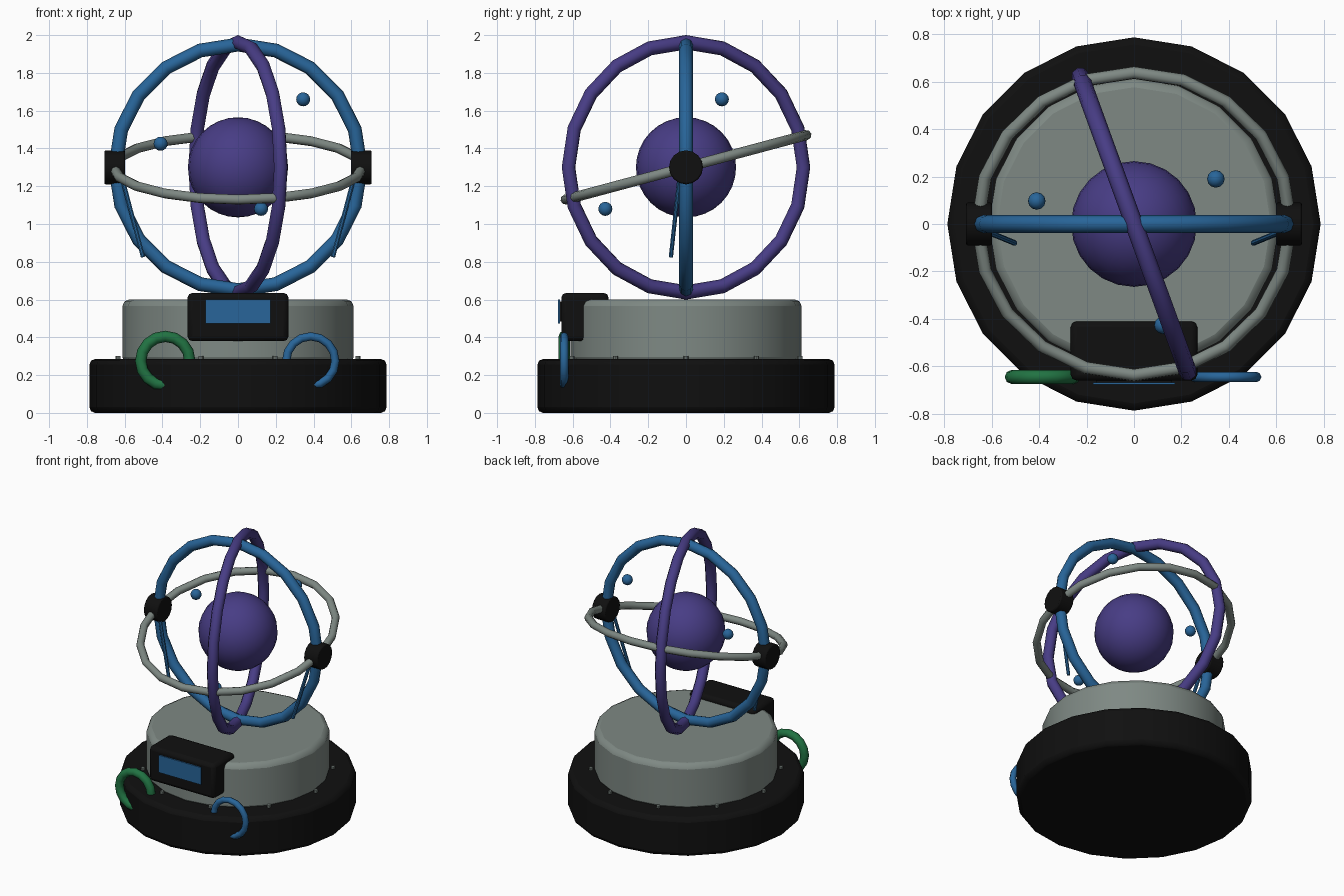
import bpy, math
from mathutils import Vector

if "Cube" in bpy.data.objects:
    bpy.data.objects.remove(bpy.data.objects["Cube"])

def mat(name, r, g, b):
    m = bpy.data.materials.new(name)
    m.diffuse_color = (r, g, b, 1)
    m.use_nodes = True
    m.node_tree.nodes["Principled BSDF"].inputs["Base Color"].default_value = m.diffuse_color
    return m

BLACK = mat("black", 0.005, 0.005, 0.005)
GREY = mat("warm grey", 0.21, 0.25, 0.23)
BLUE = mat("blue", 0.021, 0.13, 0.32)
PURPLE = mat("purple", 0.064, 0.046, 0.235)
GREEN = mat("green", 0.015, 0.17, 0.055)

def finish(name, m, bevel=0, segs=2, angle=35):
    o = bpy.context.object
    o.name = name
    o.data.materials.append(m)
    if bevel:
        b = o.modifiers.new("bevel", 'BEVEL')
        b.width, b.segments = bevel, segs
        b.limit_method, b.angle_limit = 'ANGLE', math.radians(40)
    bpy.ops.object.shade_smooth_by_angle(angle=math.radians(angle))
    return o

def cyl(name, m, r, h, loc, rot=(0, 0, 0), n=20, bevel=0):
    bpy.ops.mesh.primitive_cylinder_add(vertices=n, radius=r, depth=h, location=loc, rotation=rot)
    return finish(name, m, bevel)

def ring(name, m, R, r, loc, rot, n=20, k=8):
    bpy.ops.mesh.primitive_torus_add(major_radius=R, minor_radius=r, major_segments=n,
                                     minor_segments=k, location=loc, rotation=rot)
    return finish(name, m, angle=50)

def ball(name, m, r, loc, n=20, k=14):
    bpy.ops.mesh.primitive_uv_sphere_add(radius=r, segments=n, ring_count=k, location=loc)
    return finish(name, m)

def box(name, m, lo, hi, bevel=0):
    lo, hi = Vector(lo), Vector(hi)
    bpy.ops.mesh.primitive_cube_add(size=1, location=(lo + hi) / 2)
    bpy.context.object.scale = hi - lo
    bpy.ops.object.transform_apply(location=False, rotation=False, scale=True)
    return finish(name, m, bevel)

C = (0, 0, 1.3)
q = math.pi / 2
turn = math.pi / 10  # start 20-gons with a vertex on the y axis

# stepped base
cyl("base", BLACK, 0.787, 0.285, (0, 0, 0.1425), (0, 0, turn), bevel=0.03)
cyl("pedestal", GREY, 0.612, 0.34, (0, 0, 0.43), (0, 0, turn), bevel=0.035)

# ring of small bolts
for i in range(10):
    a = i * math.tau / 10
    cyl(f"bolt_{i}", GREY, 0.013, 0.03, (0.635 * math.cos(a), 0.635 * math.sin(a), 0.287), n=8)

# control panel with screen
box("control_panel", BLACK, (-0.267, -0.66, 0.38), (0.267, -0.41, 0.635), 0.025)
box("screen", BLUE, (-0.172, -0.677, 0.473), (0.172, -0.668, 0.6))
box("screen_mount", BLACK, (-0.16, -0.669, 0.485), (0.16, -0.65, 0.59))

# cable loops sunk into the base
ring("green_cable", GREEN, 0.13, 0.03, (-0.385, -0.645, 0.275), (q, 0, 0), 16)
ring("blue_cable", BLUE, 0.13, 0.022, (0.385, -0.645, 0.275), (q, 0, 0), 16)

# core and gyroscope rings
ball("core", PURPLE, 0.265, C, 24, 16)
ring("blue_ring", BLUE, 0.65, 0.037, C, (q, 0, 0))
ring("purple_ring", PURPLE, 0.662, 0.038, C, (q, 0, math.radians(110)))
ring("tilted_ring", GREY, 0.66, 0.027, C, (math.radians(15), 0, 0))

# pivots and thin wires on both sides
for s, side in ((-1, "left"), (1, "right")):
    cyl(f"{side}_pivot", BLACK, 0.09, 0.11, (s * 0.653, 0, 1.3), (0, q, 0), 16, 0.008)
    a, b = Vector((s * 0.62, -0.032, 1.27)), Vector((s * 0.503, -0.08, 0.825))
    cyl(f"{side}_wire", BLUE, 0.012, (b - a).length, (a + b) / 2,
        (b - a).to_track_quat('Z', 'Y').to_euler(), 8)

# floating satellites
for i, p in enumerate([(0.345, 0.19, 1.66), (-0.41, 0.097, 1.425), (0.122, -0.427, 1.08)]):
    ball(f"satellite_{i}", BLUE, 0.037, p, 12, 8)
